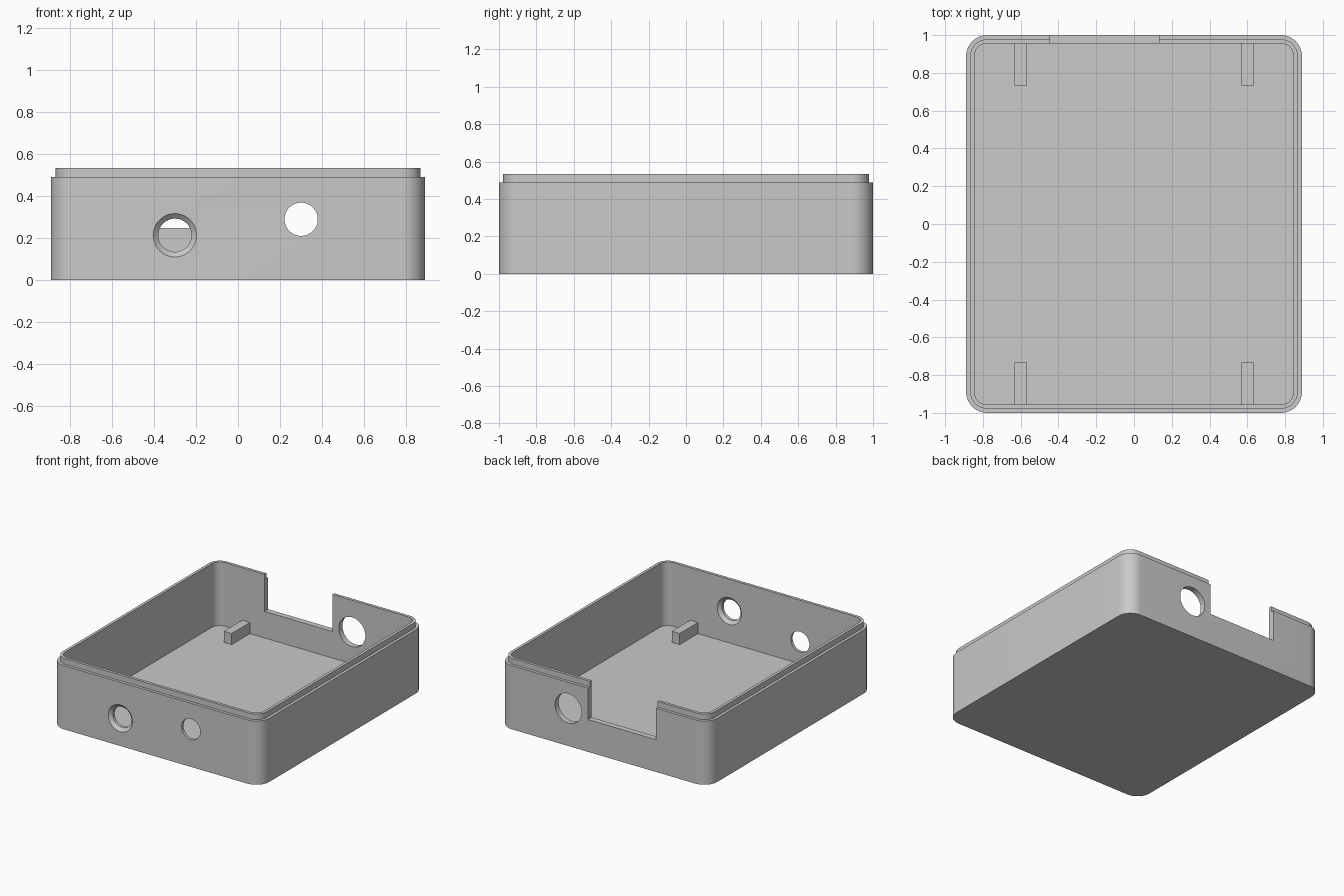
import bpy, bmesh, math
from mathutils import Matrix

old = bpy.data.objects.get("Cube")
if old:
    bpy.data.objects.remove(old, do_unlink=True)

HALF_X, HALF_Y = 0.889, 1.0
FLOOR, RIM, TOP = 0.0444, 0.489, 0.533
STEP, WALL, RADIUS = 0.0222, 0.0444, 0.111

grey = bpy.data.materials.new("plain grey")
grey.use_nodes = True
colour = (0.585, 0.585, 0.585, 1)
grey.diffuse_color = colour
grey.node_tree.nodes["Principled BSDF"].inputs["Base Color"].default_value = colour


def make_object(name, bm):
    bmesh.ops.recalc_face_normals(bm, faces=bm.faces)
    mesh = bpy.data.meshes.new(name)
    bm.to_mesh(mesh)
    bm.free()
    mesh.materials.append(grey)
    obj = bpy.data.objects.new(name, mesh)
    bpy.context.collection.objects.link(obj)
    return obj


def rounded_ring(bm, inset, z, steps=12):
    """Rounded rectangle, inset from the outer wall."""
    r = RADIUS - inset
    cx, cy = HALF_X - RADIUS, HALF_Y - RADIUS
    ring = []
    for quarter, (sx, sy) in enumerate([(1, 1), (-1, 1), (-1, -1), (1, -1)]):
        for i in range(steps + 1):
            a = (quarter + i / steps) * math.pi / 2
            ring.append(bm.verts.new((sx * cx + r * math.cos(a), sy * cy + r * math.sin(a), z)))
    return ring


def box(name, x0, x1, y0, y1, z0, z1):
    bm = bmesh.new()
    size = Matrix.Diagonal((x1 - x0, y1 - y0, z1 - z0, 1))
    centre = Matrix.Translation(((x0 + x1) / 2, (y0 + y1) / 2, (z0 + z1) / 2))
    bmesh.ops.create_cube(bm, size=1, matrix=centre @ size)
    return make_object(name, bm)


def bore(name, x, z, y0, y1, r0, r1):
    """Round cutter along y with the given end radii, run on a little past both ends."""
    extend = 0.01
    slope = (r1 - r0) / (y1 - y0) * extend
    bm = bmesh.new()
    place = Matrix.Translation((x, (y0 + y1) / 2, z)) @ Matrix.Rotation(-math.pi / 2, 4, "X")
    bmesh.ops.create_cone(bm, cap_ends=True, segments=64, radius1=r0 - slope,
                          radius2=r1 + slope, depth=y1 - y0 + 2 * extend, matrix=place)
    return make_object(name, bm)


# Tray: outer wall, stepped lip, cavity and floor
bm = bmesh.new()
levels = [(0, 0), (0, RIM), (STEP, RIM), (STEP, TOP), (WALL, TOP), (WALL, FLOOR)]
rings = [rounded_ring(bm, inset, z) for inset, z in levels]
for low, high in zip(rings, rings[1:]):
    for i in range(len(low)):
        j = (i + 1) % len(low)
        bm.faces.new((low[i], low[j], high[j], high[i]))
bm.faces.new(rings[0])
bm.faces.new(rings[-1])
tray = make_object("tray", bm)

# Openings: two front holes, each with a chamfered side, one back hole, one back notch
outside, inside, middle = -HALF_Y, WALL - HALF_Y, STEP - HALF_Y
HOLE, SINK = 0.079, 0.103
cutters = [
    bore("low_hole_cutter", -0.3, 0.213, outside, inside, HOLE, HOLE),
    bore("low_chamfer_cutter", -0.3, 0.213, outside, middle, SINK, HOLE),
    bore("high_hole_cutter", 0.3, 0.289, outside, inside, HOLE, HOLE),
    bore("high_chamfer_cutter", 0.3, 0.289, middle, inside, HOLE, SINK),
    bore("back_hole_cutter", 0.3, 0.289, HALF_Y - WALL, HALF_Y, 0.113, 0.113),
    box("notch_cutter", -0.444, 0.133, 0.9, 1.1, 0.248, 0.7),
]
for cutter in cutters:
    cutter.hide_render = True
    cut = tray.modifiers.new(cutter.name, "BOOLEAN")
    cut.operation = "DIFFERENCE"
    cut.solver = "EXACT"
    cut.object = cutter

bpy.context.view_layer.objects.active = tray
tray.select_set(True)
for name in [m.name for m in tray.modifiers]:
    bpy.ops.object.modifier_apply(modifier=name)
for cutter in cutters:
    bpy.data.objects.remove(cutter, do_unlink=True)

bpy.ops.object.select_all(action="DESELECT")
tray.select_set(True)
bpy.ops.object.shade_smooth_by_angle(angle=math.radians(30))

# Support blocks on the floor, against the front and back walls
for side, sx in (("right", -1), ("left", 1)):
    for end, sy in (("front", -1), ("back", 1)):
        x, y0, y1 = sx * 0.6, sy * 0.733, sy * (HALF_Y - WALL + 0.002)
        box(f"{end}_{side}_support", x - 0.033, x + 0.033, min(y0, y1), max(y0, y1),
            FLOOR - 0.002, 0.13)
